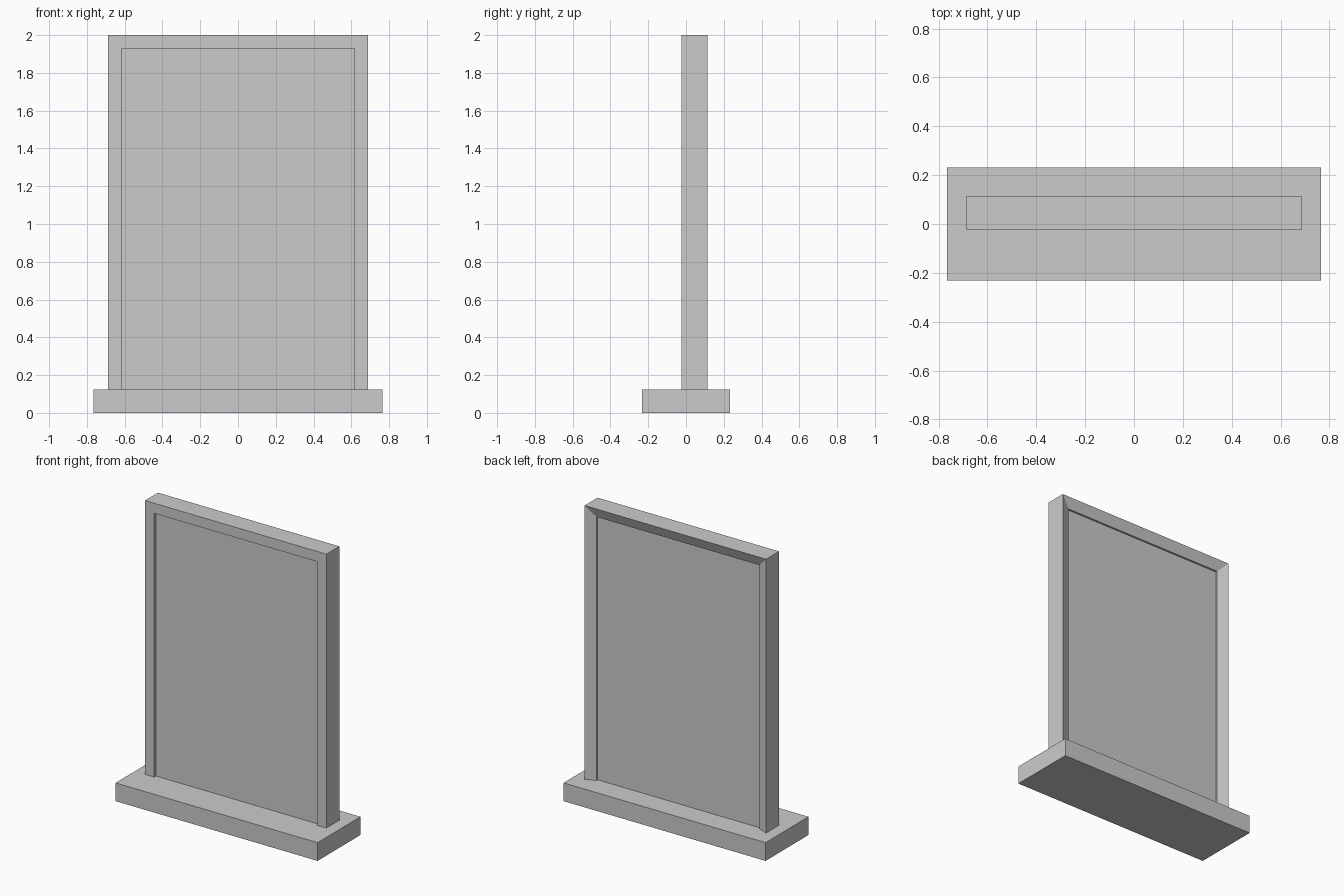
import bpy, bmesh

if "Cube" in bpy.data.objects:
    bpy.data.objects.remove(bpy.data.objects["Cube"])

BASE_TOP = 0.125
HALF_W, TOP = 0.687, 2.0
RIM = 0.07


def box(name, lo, hi):
    bm = bmesh.new()
    bmesh.ops.create_cube(bm, size=1)
    for v in bm.verts:
        v.co = [lo[i] if v.co[i] < 0 else hi[i] for i in range(3)]
    return finish(name, bm)


def finish(name, bm):
    bmesh.ops.recalc_face_normals(bm, faces=bm.faces)
    mesh = bpy.data.meshes.new(name)
    bm.to_mesh(mesh)
    bm.free()
    obj = bpy.data.objects.new(name, mesh)
    bpy.context.collection.objects.link(obj)
    return obj


# Plinth
box("base", (-0.765, -0.232, 0), (0.765, 0.232, BASE_TOP))

# Mitred surround: (inset, y) section with a sloping back, swept up, across and down
section = [(0, -0.025), (RIM, -0.025), (RIM, 0.087), (0, 0.115)]
bm = bmesh.new()
rings = []
for side, at_top in ((-1, False), (-1, True), (1, True), (1, False)):
    rings.append([bm.verts.new((side * (HALF_W - i), y, TOP - i if at_top else BASE_TOP))
                  for i, y in section])
for a, b in zip(rings, rings[1:]):
    for k in range(4):
        n = (k + 1) % 4
        bm.faces.new((a[k], a[n], b[n], b[k]))
bm.faces.new(rings[0])
bm.faces.new(rings[-1])
finish("surround", bm)

# Recessed panel filling the opening
inner = HALF_W - RIM
box("panel", (-inner, -0.006, BASE_TOP), (inner, 0.074, TOP - RIM))
